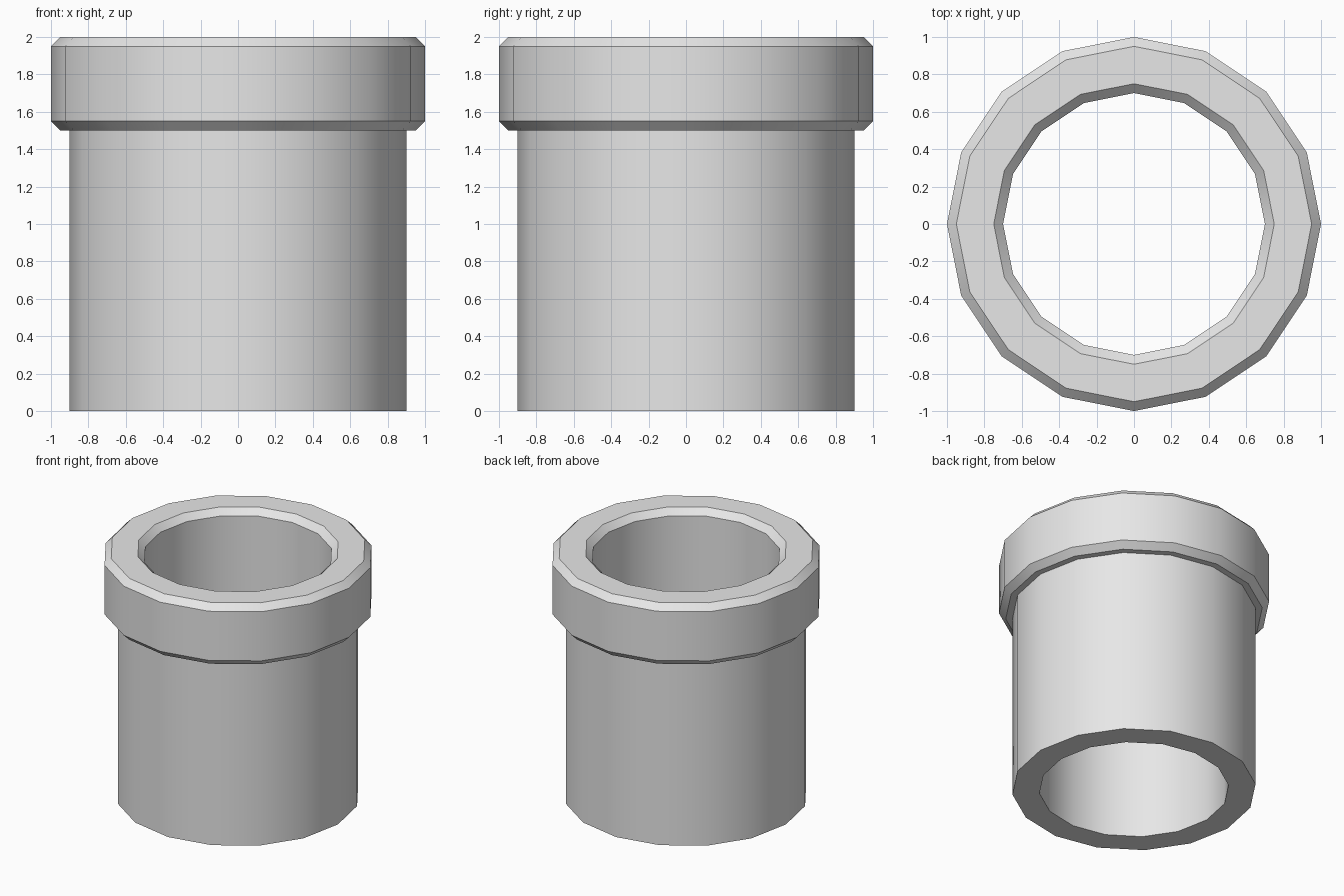
import bpy
import bmesh
import math

cube = bpy.data.objects.get("Cube")
if cube:
    bpy.data.objects.remove(cube, do_unlink=True)

SIDES = 16
BORE, WALL, RIM = 0.7, 0.9, 1.0      # radii
LIP, TOP, BEVEL = 1.5, 2.0, 0.05     # collar base, collar top, chamfer size

# Plain grey material
grey = bpy.data.materials.new("plain_grey")
grey.use_nodes = True
colour = (0.8, 0.8, 0.8, 1.0)
grey.diffuse_color = colour
grey.node_tree.nodes["Principled BSDF"].inputs["Base Color"].default_value = colour

# Closed cross-section of the pipe wall with its chamfered collar
profile = [
    (BORE, 0), (WALL, 0), (WALL, LIP),
    (RIM - BEVEL, LIP), (RIM, LIP + BEVEL),
    (RIM, TOP - BEVEL), (RIM - BEVEL, TOP),
    (BORE + BEVEL, TOP), (BORE, TOP - BEVEL),
]

# Revolve the section into a hollow pipe
bm = bmesh.new()
verts = [bm.verts.new((r, 0, z)) for r, z in profile]
edges = [bm.edges.new((v, verts[(i + 1) % len(verts)])) for i, v in enumerate(verts)]
bmesh.ops.spin(bm, geom=verts + edges, cent=(0, 0, 0), axis=(0, 0, 1),
               angle=math.tau, steps=SIDES, use_merge=False)
bmesh.ops.remove_doubles(bm, verts=bm.verts, dist=0.0001)
bmesh.ops.recalc_face_normals(bm, faces=bm.faces)
mesh = bpy.data.meshes.new("collared_pipe")
bm.to_mesh(mesh)
bm.free()
mesh.materials.append(grey)

pipe = bpy.data.objects.new("collared_pipe", mesh)
bpy.context.collection.objects.link(pipe)

# Smooth around the pipe, crisp at the chamfers
bpy.ops.object.select_all(action='DESELECT')
pipe.select_set(True)
bpy.context.view_layer.objects.active = pipe
bpy.ops.object.shade_smooth_by_angle(angle=math.radians(30))
